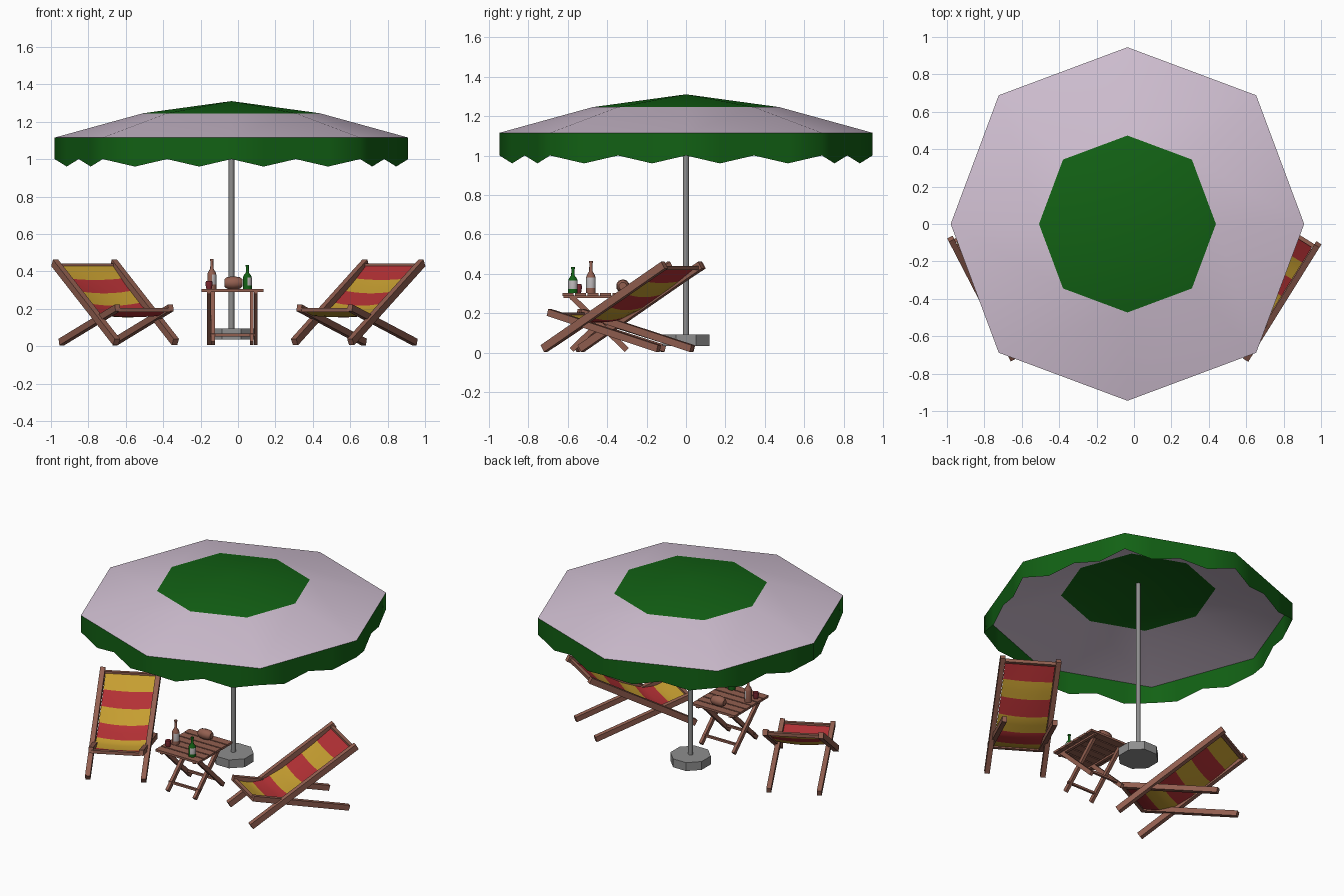
import bpy, math
from mathutils import Vector, Matrix

if "Cube" in bpy.data.objects:
    bpy.data.objects.remove(bpy.data.objects["Cube"])


def material(name, r, g, b):
    m = bpy.data.materials.new(name)
    m.use_nodes = True
    m.diffuse_color = (r, g, b, 1)
    m.node_tree.nodes["Principled BSDF"].inputs["Base Color"].default_value = (r, g, b, 1)
    return m


LILAC = material("pale_lilac", .64, .53, .65)
GREEN = material("deep_green", .006, .12, .007)
WOOD = material("warm_wood", .29, .115, .08)
RED = material("stripe_red", .45, .03, .035)
YELLOW = material("stripe_yellow", .56, .34, .03)
METAL = material("grey_metal", .27, .27, .27)
LABEL = material("paper_label", .5, .47, .48)
WINE = material("dark_wine", .2, .02, .03)


def mesh_object(name, verts, faces, mats, smooth=False):
    me = bpy.data.meshes.new(name)
    me.from_pydata(verts, [], faces)
    for m in mats:
        me.materials.append(m)
    me.shade_smooth() if smooth else me.shade_flat()
    ob = bpy.data.objects.new(name, me)
    bpy.context.collection.objects.link(ob)
    return ob


def bar(name, p, q, side, width, height, mat=WOOD):
    """Square timber from p to q, its width along the side direction."""
    p, q, x = Vector(p), Vector(q), Vector(side).normalized()
    y = (q - p).normalized().cross(x)
    verts = [e + x * (a * width / 2) + y * (b * height / 2)
             for e in (p, q) for a, b in ((-1, -1), (1, -1), (1, 1), (-1, 1))]
    faces = [(3, 2, 1, 0), (4, 5, 6, 7)] + [(i, (i + 1) % 4, (i + 1) % 4 + 4, i + 4) for i in range(4)]
    return mesh_object(name, verts, faces, [mat])


def lathe(name, profile, centre, sides, mats, turn=0.0, smooth=False):
    """Capped solid turned about z from (radius, z) points."""
    verts = [(centre[0] + r * math.cos(turn + k * math.tau / sides),
              centre[1] + r * math.sin(turn + k * math.tau / sides), z)
             for r, z in profile for k in range(sides)]
    faces = [(j * sides + k, j * sides + (k + 1) % sides,
              (j + 1) * sides + (k + 1) % sides, (j + 1) * sides + k)
             for j in range(len(profile) - 1) for k in range(sides)]
    faces += [tuple(reversed(range(sides))), tuple(range(len(verts) - sides, len(verts)))]
    ob = mesh_object(name, verts, faces, mats, smooth)
    if smooth:
        bpy.context.view_layer.objects.active = ob
        ob.select_set(True)
        bpy.ops.object.shade_smooth_by_angle(angle=math.radians(50))
        ob.select_set(False)
    return ob


# Parasol: eight-sided canopy
PX = -.035


def octagon(radius, z):
    return [Vector((PX + radius * (1.03 if k % 2 else 1) * math.cos(k * math.pi / 4),
                    radius * (1.03 if k % 2 else 1) * math.sin(k * math.pi / 4), z)) for k in range(8)]


rim, ring = octagon(.945, 1.115), octagon(.473, 1.245)
faces = [(k, (k + 1) % 8, (k + 1) % 8 + 8, k + 8) for k in range(8)]
faces += [(k + 8, (k + 1) % 8 + 8, 16) for k in range(8)]
canopy = mesh_object("canopy", rim + ring + [Vector((PX, 0, 1.31))], faces, [LILAC, GREEN], True)
for f in canopy.data.polygons:
    f.material_index = int(len(f.vertices) == 3)

# Hanging valance with two points on each side
top = [rim[k].lerp(rim[(k + 1) % 8], s / 4) for k in range(8) for s in range(4)]
low = [Vector((v.x, v.y, .96 if i % 2 else 1.0)) for i, v in enumerate(top)]
n = len(top)
mesh_object("valance", top + low,
            [(i + n, (i + 1) % n + n, (i + 1) % n, i) for i in range(n)], [GREEN], True)

# Pole and foot
lathe("parasol_pole", [(.015, .05), (.015, 1.305)], (PX, 0), 12, [METAL], smooth=True)
lathe("parasol_foot", [(.13, .035), (.13, .093)], (PX, 0), 8, [METAL], turn=math.pi / 8)

# Table: slatted top on two crossed leg pairs
TX, TY = -.03, -.44
SLATS = 6
pitch = .38 / SLATS
for i in range(SLATS):
    y = TY - .19 + pitch * (i + .5)
    bar(f"table_slat_{i + 1}", (TX - .165, y, .297), (TX + .165, y, .297), (0, 1, 0), pitch - .008, .015)
for s, tag in ((-1, "right"), (1, "left")):
    x = TX + s * .125
    bar(f"table_batten_{tag}", (x, TY - .18, .284), (x, TY + .18, .284), (1, 0, 0), .02, .012)
    bar(f"table_leg_a_{tag}", (x, TY - .14, .285), (x, TY + .14, .015), (1, 0, 0), .02, .028)
    x -= s * .021
    bar(f"table_leg_b_{tag}", (x, TY + .14, .285), (x, TY - .14, .015), (1, 0, 0), .02, .028)
for s, tag in ((-1, "front"), (1, "back")):
    bar(f"table_brace_{tag}", (TX - .12, TY + s * .1, .06), (TX + .12, TY + s * .1, .06), (0, 1, 0), .015, .015)


# Bottles with a label on the left side
def bottle(name, x, y, height, mat):
    z, r = .304, .024
    shape = [(r, 0), (r, .15), (r, .48), (r * .85, .56), (r * .36, .68), (r * .32, .93), (r * .42, .94), (r * .42, 1)]
    ob = lathe(name, [(a, z + b * height) for a, b in shape], (x, y), 12, [mat, LABEL], smooth=True)
    for f in ob.data.polygons:
        if f.normal.x > .2 and .15 * height < f.center.z - z < .48 * height:
            f.material_index = 1


bottle("brown_bottle", -.14, -.482, .162, WOOD)
bottle("green_bottle", .05, -.573, .13, GREEN)
lathe("wine_glass", [(.014, .304), (.019, .33), (.017, .348)], (-.155, -.545), 10, [WINE], smooth=True)

# Rounded loaf lying along the table
loaf = lathe("bread_loaf", [(.02, -.048), (.031, -.034), (.035, 0), (.031, .034), (.02, .048)],
             (0, 0), 10, [WOOD], smooth=True)
loaf.data.transform(Matrix.Translation((-.025, -.32, .338)) @ Matrix.Rotation(math.pi / 2, 4, "Y"))


# Deck chairs
SLING = [(-.34, .432), (-.2, .335), (0, .215), (.12, .165), (.22, .162), (.325, .195)]
BANDS, STEPS, ACROSS = 6, 4, 6


def along(points, t):
    """Point at the fraction t of a path's length."""
    pts = [Vector((u, 0, z)) for u, z in points]
    lengths = [(b - a).length for a, b in zip(pts, pts[1:])]
    left = t * sum(lengths)
    for a, b, d in zip(pts, pts[1:], lengths):
        if left <= d:
            return a.lerp(b, left / d)
        left -= d
    return pts[-1]


def deck_chair(tag, x, y, facing, colours):
    u = Vector((*facing, 0)).normalized()
    v = Vector((-u.y, u.x, 0))

    def place(a, b, z):
        return Vector((x, y, z)) + u * a + v * b

    for s, side in ((-1, "right"), (1, "left")):
        bar(f"{tag}_rail_{side}", place(-.365, s * .177, .445), place(.355, s * .177, .022), v, .032, .04)
        bar(f"{tag}_leg_{side}", place(.335, s * .16, .205), place(-.32, s * .16, .022), v, .03, .036)
    bar(f"{tag}_head_bar", place(-.345, -.17, .43), place(-.345, .17, .43), u, .022, .022)
    bar(f"{tag}_front_bar", place(.325, -.155, .193), place(.325, .155, .193), u, .022, .022)

    # Sagging striped sling
    rows = BANDS * STEPS
    verts = []
    for i in range(rows + 1):
        p = along(SLING, i / rows)
        sag = .015 * math.sin(math.pi * i / rows)
        for j in range(ACROSS + 1):
            t = 2 * j / ACROSS - 1
            verts.append(place(p.x, t * .158, p.z - sag * (1 - t * t)))
    w = ACROSS + 1
    quads = [(i * w + j, i * w + w + j, i * w + w + j + 1, i * w + j + 1)
             for i in range(rows) for j in range(ACROSS)]
    sling = mesh_object(f"{tag}_sling", verts, quads, colours, True)
    for f in sling.data.polygons:
        f.material_index = (f.index // ACROSS // STEPS) % 2


deck_chair("right_chair", -.655, -.322, (.46, -.89), [YELLOW, RED])
deck_chair("left_chair", .64, -.325, (-.53, -.85), [RED, YELLOW])
